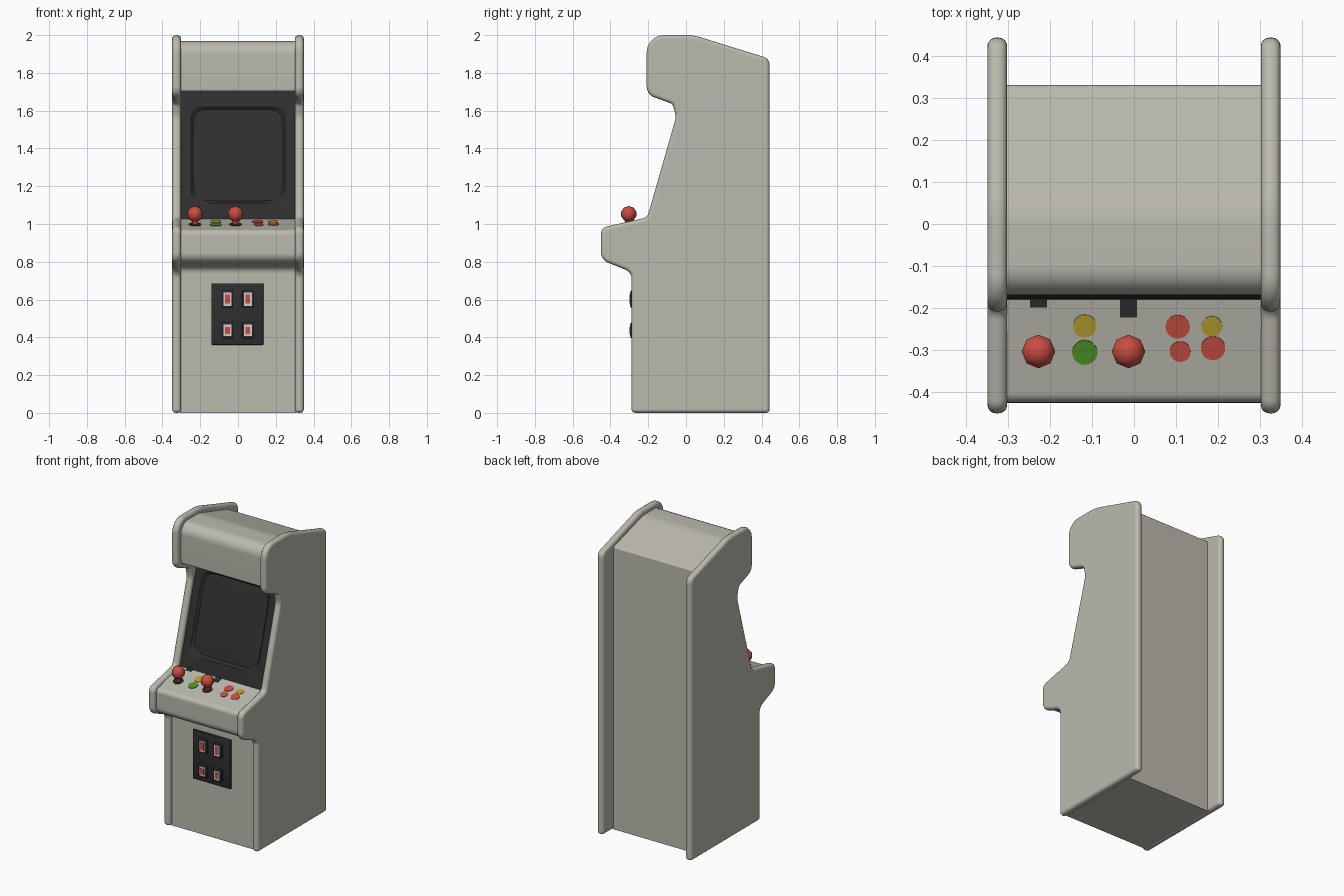
import bpy, bmesh, math
from mathutils import Vector, Matrix

if "Cube" in bpy.data.objects:
    bpy.data.objects.remove(bpy.data.objects["Cube"])


def material(name, r, g, b):
    m = bpy.data.materials.new(name)
    m.diffuse_color = (r, g, b, 1)
    m.use_nodes = True
    m.node_tree.nodes["Principled BSDF"].inputs["Base Color"].default_value = m.diffuse_color
    return m


GREY = material("cabinet grey", 0.50, 0.49, 0.43)
DARK = material("dark charcoal", 0.028, 0.028, 0.029)
RED = material("red", 0.58, 0.075, 0.055)
YELLOW = material("yellow", 0.48, 0.35, 0.03)
GREEN = material("green", 0.08, 0.29, 0.02)
WHITE = material("off white", 0.62, 0.60, 0.57)


def finish(name, bm, mat, angle=40, weighted=False):
    bmesh.ops.recalc_face_normals(bm, faces=bm.faces)
    me = bpy.data.meshes.new(name)
    bm.to_mesh(me)
    bm.free()
    me.materials.append(mat)
    ob = bpy.data.objects.new(name, me)
    bpy.context.collection.objects.link(ob)
    bpy.ops.object.select_all(action='DESELECT')
    ob.select_set(True)
    bpy.context.view_layer.objects.active = ob
    bpy.ops.object.shade_smooth_by_angle(angle=math.radians(angle))
    if weighted:
        mod = ob.modifiers.new("flat_sides", 'WEIGHTED_NORMAL')
        mod.keep_sharp = True
    return ob


def fillet(points, steps=5):
    """Round each (y, z, radius) corner of a closed outline."""
    out = []
    for i, (y, z, r) in enumerate(points):
        p = Vector((y, z))
        a = (Vector(points[i - 1][:2]) - p).normalized()
        b = (Vector(points[(i + 1) % len(points)][:2]) - p).normalized()
        if r == 0:
            out.append(p)
            continue
        half = a.angle(b) / 2
        t = r / math.tan(half)
        c = p + (a + b).normalized() * (r / math.sin(half))
        s, e = p + a * t - c, p + b * t - c
        total = s.angle(e)
        for k in range(steps + 1):
            f = k / steps
            out.append(c + (s * math.sin((1 - f) * total) + e * math.sin(f * total)) / math.sin(total))
    return out


def extrude_profile(name, points, x0, x1, mat, bevel=0):
    bm = bmesh.new()
    face = bm.faces.new([bm.verts.new((x0, p.x, p.y)) for p in fillet(points)])
    new = bmesh.ops.extrude_face_region(bm, geom=[face])["geom"]
    bmesh.ops.translate(bm, vec=(x1 - x0, 0, 0), verts=[v for v in new if isinstance(v, bmesh.types.BMVert)])
    if not any(len(f.verts) > 4 and abs(f.calc_center_median().x - x0) < 1e-5 for f in bm.faces):
        bm.faces.new([v for v in face.verts] if face.is_valid else [v for v in bm.verts if v.co.x == x0])
    bmesh.ops.recalc_face_normals(bm, faces=bm.faces)
    if bevel:
        edges = [e for e in bm.edges if e.calc_face_angle(0) > math.radians(60)]
        bmesh.ops.bevel(bm, geom=edges, offset=bevel, segments=4, profile=0.5,
                        affect='EDGES', clamp_overlap=False)
    return finish(name, bm, mat, weighted=True)


def box(name, center, size, mat, bevel=0.0):
    bm = bmesh.new()
    bmesh.ops.create_cube(bm, size=1, matrix=Matrix.Translation(center) @ Matrix.Diagonal((*size, 1)))
    if bevel:
        bmesh.ops.bevel(bm, geom=bm.edges[:], offset=bevel, segments=2, profile=0.5, affect='EDGES')
    return finish(name, bm, mat)


# Sloping control deck: height and tilt at a given y
SLOPE = 0.255
TILT = Matrix.Rotation(math.atan(SLOPE), 4, 'X')


def deck_z(y):
    return 0.965 + (y + 0.425) * SLOPE


def deck_disc(name, x, y, r, h, mat, sides=20, r2=None):
    bm = bmesh.new()
    bmesh.ops.create_cone(bm, cap_ends=True, segments=sides, radius1=r, radius2=r if r2 is None else r2,
                          depth=h, matrix=Matrix.Translation((x, y, deck_z(y))) @ TILT
                          @ Matrix.Translation((0, 0, h / 2 - 0.001)))
    return finish(name, bm, mat)


# Rounded side panels
side = [(-0.288, 0, 0), (0.443, 0, 0), (0.443, 1.875, 0.045), (0.04, 2.0, 0.25),
        (-0.208, 2.0, 0.09), (-0.208, 1.685, 0.06), (-0.07, 1.635, 0.03), (-0.053, 1.565, 0.08),
        (-0.205, 1.035, 0.04), (-0.45, 0.98, 0.04), (-0.45, 0.81, 0.06), (-0.288, 0.745, 0.05)]
for label, s in (("left", -1), ("right", 1)):
    extrude_profile(label + "_side_panel", side, s * 0.3015, s * 0.3485, GREY, bevel=0.02)

# Cabinet body between the sides: base, deck, screen back, marquee, roof, back
body = [(-0.262, 0, 0), (0.33, 0, 0), (0.33, 1.877, 0.015), (0.02, 1.968, 0.2),
        (-0.17, 1.968, 0.07), (-0.165, 1.70, 0.015), (0.035, 1.70, 0), (-0.158, 1.033, 0),
        (-0.425, 0.965, 0.03), (-0.425, 0.805, 0.05), (-0.262, 0.77, 0.04)]
extrude_profile("cabinet_body", body, -0.31, 0.31, GREY)

# Screen: flat bezel, rounded step, gently bulging glass
bm = bmesh.new()
rings = []
N = 64
for hx, hz, power, depth in ((0.306, 0.343, 0, 0), (0.25, 0.255, 10, 0), (0.237, 0.242, 9, 0.013),
                             (0.20, 0.205, 7, 0.010), (0.12, 0.12, 4, 0.006)):
    ring = []
    for k in range(N):
        a = 2 * math.pi * (k + 0.5) / N + math.pi / N
        c, s = math.cos(a), math.sin(a)
        d = (abs(c) ** power + abs(s) ** power) ** (1 / power) if power else max(abs(c), abs(s))
        x, z = hx * c / d, 1.365 + hz * s / d
        ring.append(bm.verts.new((x, -0.177 + 0.288 * (z - 1.035) + depth, z)))
    rings.append(ring)
for a, b in zip(rings, rings[1:]):
    for k in range(N):
        bm.faces.new((a[k], a[(k + 1) % N], b[(k + 1) % N], b[k]))
bm.faces.new(rings[-1])
screen = finish("screen", bm, DARK, 30)
# make sure the screen faces the player
if screen.data.polygons[0].normal.y > 0:
    screen.data.flip_normals()

# Joysticks: dark base, red stem and low-poly ball, dark slot by the screen
for i, (x, slot) in enumerate(((-0.227, 0.03), (-0.013, 0.055))):
    n = str(i + 1)
    y = -0.303
    deck_disc("joystick_base_" + n, x, y, 0.032, 0.006, DARK, 12)
    deck_disc("joystick_stem_" + n, x, y, 0.018, 0.035, RED, 8, 0.014)
    bm = bmesh.new()
    bmesh.ops.create_uvsphere(bm, u_segments=8, v_segments=5, radius=0.042,
                              matrix=Matrix.Translation((x, y, 1.053)))
    finish("joystick_ball_" + n, bm, RED, 60)
    sy = -0.168 - slot / 2
    plate = box("joystick_slot_" + n, (0, 0, 0), (0.04, slot, 0.004), DARK)
    plate.matrix_world = Matrix.Translation((x, sy, deck_z(sy) + 0.001)) @ TILT

# Flat control buttons
for i, (x, y, r, m) in enumerate(((-0.117, -0.242, 0.028, YELLOW), (-0.117, -0.305, 0.030, GREEN),
                                  (0.104, -0.244, 0.029, RED), (0.110, -0.303, 0.025, RED),
                                  (0.185, -0.243, 0.025, YELLOW), (0.188, -0.295, 0.029, RED))):
    deck_disc("control_button_%d" % (i + 1), x, y, r, 0.004, m)

# Coin door with four coin slots
box("coin_door", (-0.003, -0.265, 0.523), (0.275, 0.022, 0.325), DARK, 0.003)
for i, (x, z, h) in enumerate(((-0.056, 0.602, 0.07), (0.052, 0.602, 0.07),
                               (-0.056, 0.437, 0.06), (0.052, 0.437, 0.06))):
    n = str(i + 1)
    box("coin_housing_" + n, (x, -0.28, z), (0.06, 0.026, h + 0.024), DARK, 0.004)
    box("coin_frame_" + n, (x, -0.293, z), (0.042, 0.006, h), WHITE)
    box("coin_button_" + n, (x, -0.296, z), (0.025, 0.006, h - 0.022), RED)
